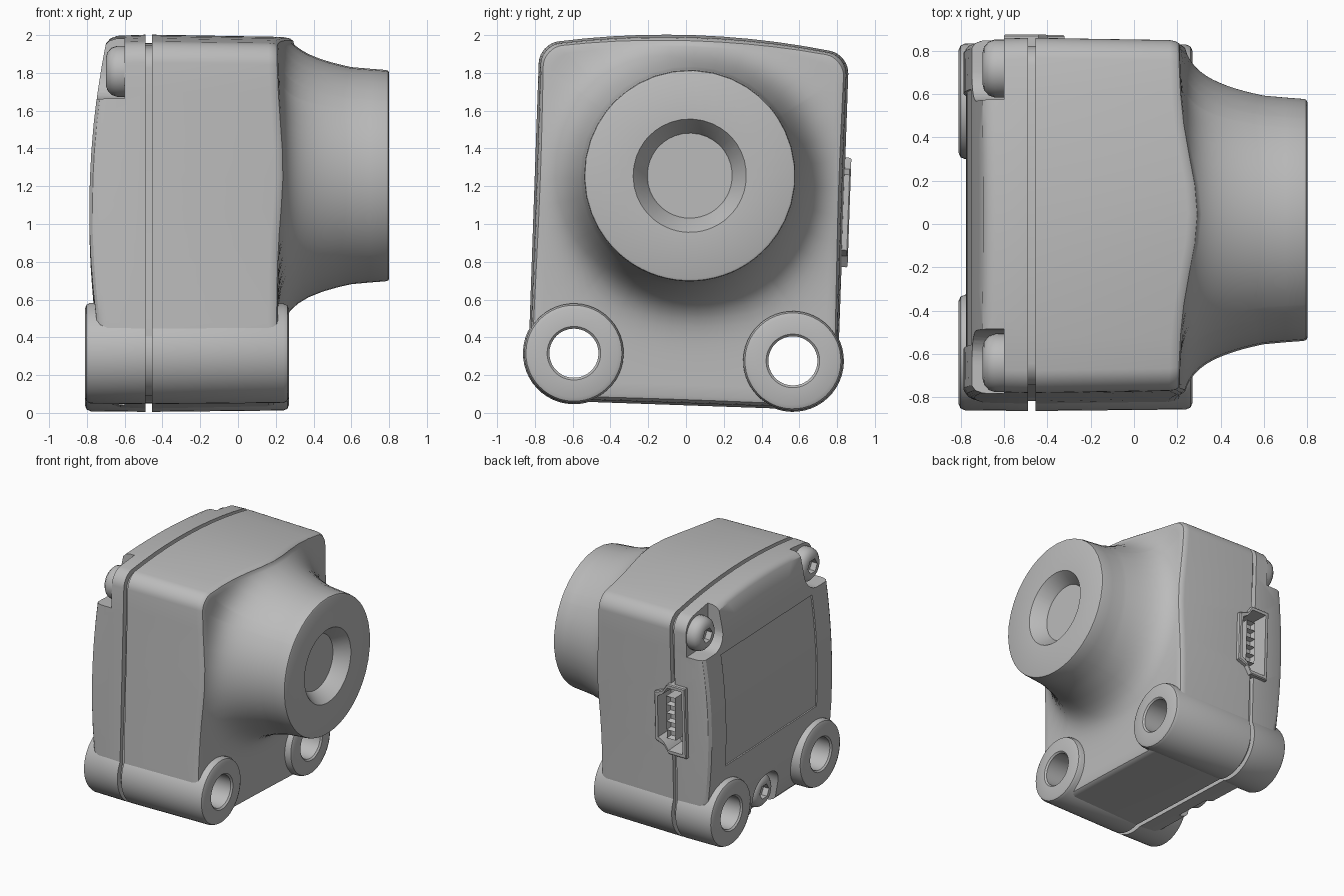
import bpy, bmesh
from math import pi, sin, cos, exp, radians, hypot
from mathutils import Matrix, Vector

if "Cube" in bpy.data.objects:
    bpy.data.objects.remove(bpy.data.objects["Cube"])

# Whole device leans slightly about the lens axis direction
LEAN = Matrix.Rotation(radians(-2), 4, 'X') @ Matrix.Translation((0, -0.024, 0))
LENS_Z, HALF, BOSS_Y, BOSS_Z = 1.256, 0.82, 0.58, 0.295
SEAM_FRONT, SEAM_BACK = -0.455, -0.49

grey = bpy.data.materials.new("grey_plastic")
grey.use_nodes = True
GREY = (0.5, 0.5, 0.5, 1)
grey.diffuse_color = GREY
grey.node_tree.nodes["Principled BSDF"].inputs["Base Color"].default_value = GREY


def make(name, bm):
    bmesh.ops.recalc_face_normals(bm, faces=bm.faces[:])
    bm.transform(LEAN)
    mesh = bpy.data.meshes.new(name)
    bm.to_mesh(mesh)
    bm.free()
    mesh.materials.append(grey)
    obj = bpy.data.objects.new(name, mesh)
    bpy.context.collection.objects.link(obj)
    return obj


def loft(name, rings, closed=False):
    """Skin a list of equal-length point rings, capped or closed into a tube."""
    bm = bmesh.new()
    vs = [[bm.verts.new(p) for p in ring] for ring in rings]
    n = len(vs[0])
    pairs = list(zip(vs, vs[1:])) + ([(vs[-1], vs[0])] if closed else [])
    for a, b in pairs:
        for i in range(n):
            j = (i + 1) % n
            bm.faces.new((a[i], a[j], b[j], b[i]))
    if not closed:
        bm.faces.new(vs[0])
        bm.faces.new(vs[-1])
    return make(name, bm)


def circle(x, r, cy, cz, n=48, hexagon=False):
    pts = []
    for i in range(n):
        a = 2 * pi * i / n
        k = cos(pi / 6) / cos(a % (pi / 3) - pi / 6) if hexagon else 1
        pts.append((x, cy + r * k * cos(a), cz + r * k * sin(a)))
    return pts


def rounded(y0, y1, z0, z1, r_low, r_high, steps=8, fill=10):
    """Rounded rectangle in y and z, with extra points along its sides."""
    arcs = []
    for cy, cz, r, start in ((y1 - r_high, z1 - r_high, r_high, 0), (y0 + r_high, z1 - r_high, r_high, 1),
                             (y0 + r_low, z0 + r_low, r_low, 2), (y1 - r_low, z0 + r_low, r_low, 3)):
        arcs.append([Vector((cy + r * cos(a), cz + r * sin(a))) for a in
                     [(start + k / steps) * pi / 2 for k in range(steps + 1)]])
    pts = []
    for arc, nxt in zip(arcs, arcs[1:] + arcs[:1]):
        pts += arc + [arc[-1].lerp(nxt[0], k / fill) for k in range(1, fill)]
    return pts


def cut(targets, cutter):
    for obj in targets:
        mod = obj.modifiers.new("cut", 'BOOLEAN')
        mod.operation, mod.solver, mod.object = 'DIFFERENCE', 'EXACT', cutter
        bpy.context.view_layer.objects.active = obj
        bpy.ops.object.modifier_apply(modifier=mod.name)
    bpy.data.objects.remove(cutter)


def box(bm, x, y, z):
    mat = Matrix.LocRotScale(Vector([(a + b) / 2 for a, b in (x, y, z)]), None,
                             Vector([b - a for a, b in (x, y, z)]))
    return bmesh.ops.create_cube(bm, size=1, matrix=mat)


# Case outline with an arched top, held as direction and distance from the lens axis
outline = []
for p in rounded(-HALF, HALF, 0.04, 1.925, 0.25, 0.1):
    z = p.y + 0.075 * (1 - (p.x / HALF) ** 2) * max(0, (p.y - 1) / 0.925)
    d = hypot(p.x, z - LENS_Z)
    outline.append((p.x / d, (z - LENS_Z) / d, d))


def ring(x_of, r_of):
    pts = []
    for dy, dz, d in outline:
        r = r_of(d)
        z = LENS_Z + dz * r
        pts.append((x_of(r, z), dy * r, z))
    return pts


def flare(r):
    return 0.21 + 0.39 * exp(-(r - 0.575) / 0.08)


def back(z):
    return -0.787 + 0.09 * ((z - 1.05) / 0.9) ** 2


# Front case: lens recess, barrel, flare and side walls in one skin
rings = [ring(lambda r, z, x=x: x, lambda d, r=r: r) for x, r in
         ((0.69, 0.225), (0.71, 0.235), (0.8, 0.3), (0.8, 0.545), (0.795, 0.556), (0.78, 0.56), (0.7, 0.566))]
for k in range(15):
    t = (k / 14) ** 1.4
    rings.append(ring(lambda r, z: flare(r), lambda d, t=t: 0.575 + t * (d - 0.05 - 0.575)))
for inset, drop in ((0.03, 0.006), (0.018, 0.022), (0.012, 0.05)):
    rings.append(ring(lambda r, z, s=inset, q=drop: flare(r + s - 0.05) - q, lambda d, s=inset: d - s))
rings.append(ring(lambda r, z: SEAM_FRONT, lambda d: d))
front_case = loft("front_case", rings)

# Back lid with a gently bowed rear face
rings = [ring(lambda r, z: SEAM_BACK, lambda d: d)]
for inset, rise in ((0.006, 0.05), (0.02, 0.016), (0.045, 0)):
    rings.append(ring(lambda r, z, q=rise: back(z) + q, lambda d, s=inset: d - s))
for t in (0.85, 0.7, 0.55, 0.4, 0.25, 0.1):
    rings.append(ring(lambda r, z: back(z), lambda d, t=t: (d - 0.045) * t))
back_lid = loft("back_lid", rings)

# Seam core, set in between the two shells
seam_core = loft("seam_core", [ring(lambda r, z, x=x: x, lambda d: d - 0.045) for x in (-0.52, -0.43)])

# Mounting bosses, split at the seam, with through holes
for side, label in ((-1, "right"), (1, "left")):
    y = side * BOSS_Y
    for part, x0, x1, r0, r1 in (("front_boss", SEAM_FRONT, 0.27, 0.27, 0.263),
                                 ("back_boss", SEAM_BACK, -0.81, 0.27, 0.267)):
        s = 1 if x1 > x0 else -1
        profile = ((x0, 0.13), (x0, r0), (x1 - s * 0.03, r1), (x1 - s * 0.009, r1 - 0.009),
                   (x1, r1 - 0.03), (x1, 0.142), (x1 - s * 0.012, 0.13))
        loft(f"{label}_{part}", [circle(x, r, y, BOSS_Z) for x, r in profile], closed=True)
    loft(f"{label}_boss_core", [circle(x, r, y, BOSS_Z) for x, r in
                                ((-0.52, 0.13), (-0.52, 0.225), (-0.43, 0.225), (-0.43, 0.13))], closed=True)
    cut((front_case, back_lid, seam_core),
        loft("bore", [circle(x, 0.16, y, BOSS_Z) for x in (-1, 0.9)]))

# Screw pockets and screws: two upper corners and one at the bottom centre
pockets = (("left_screw", 0.68, 1.785, (0.53, 1.2, 1.635, 2.4)),
           ("right_screw", -0.68, 1.785, (-1.2, -0.53, 1.635, 2.4)),
           ("bottom_screw", 0, 0.2, (-0.16, 0.16, -0.3, 0.36)))
for name, y, z, area in pockets:
    shape = rounded(*area, 0.14, 0.14)
    cut((back_lid,), loft("pocket", [[(x, p.x, p.y) for p in shape] for x in (-1, -0.6)]))
    head = [circle(x, r, y, z, 24) for x, r in
            ((-0.59, 0.135), (-0.64, 0.135), (-0.67, 0.125), (-0.692, 0.1), (-0.7, 0.07))]
    socket = [circle(x, 0.06, y, z, 24, True) for x in (-0.7, -0.65)]
    loft(name, head + socket)

# Shallow label recess that follows the bow of the lid
bm = bmesh.new()
box(bm, (-1, -0.7), (-0.59, 0.59), (0.68, 1.6))
tall = [e for e in bm.edges if abs(e.verts[0].co.z - e.verts[1].co.z) > 0.5]
bmesh.ops.subdivide_edges(bm, edges=tall, cuts=10)
for v in bm.verts:
    if v.co.x > -0.8:
        v.co.x = back(v.co.z) + 0.012
cut((back_lid,), make("label_recess", bm))

# Cable socket on the rear side: chamfered frame, cavity and pin tongue
PORT_X, PORT_Z = -0.46, 1.09


def port(y, shrink):
    a, b, c = 0.14 - shrink, 0.29 - shrink, 0.2 - shrink
    return [(PORT_X + x, y, PORT_Z + z) for x, z in
            ((-a, -b), (0.02, -b), (0.06, -c - 0.03), (a, -c), (a, c), (0.06, c + 0.03), (0.02, b), (-a, b))]


cut((front_case, back_lid, seam_core), loft("port_hole", [port(0.62, 0.015), port(1, 0.015)]))
loft("socket_frame", [port(0.61, 0), port(0.845, 0), port(0.852, 0.007), port(0.852, 0.03), port(0.68, 0.035)])
bm = bmesh.new()
for k in range(5):
    z = PORT_Z + (k - 2) * 0.07
    box(bm, (-0.49, -0.41), (0.67, 0.825), (z - 0.035, z + 0.035))
bm.normal_update()
tips = [f for f in bm.faces if f.normal.y > 0.9]
bmesh.ops.inset_individual(bm, faces=tips, thickness=0.016)
for f in tips:
    bmesh.ops.translate(bm, verts=f.verts[:], vec=(0, -0.04, 0))
make("socket_tongue", bm)

# Smooth shading with crisp edges
for obj in bpy.context.view_layer.objects:
    obj.select_set(obj.type == 'MESH' and grey.name in obj.data.materials)
bpy.context.view_layer.objects.active = front_case
bpy.ops.object.shade_smooth_by_angle(angle=radians(32))
